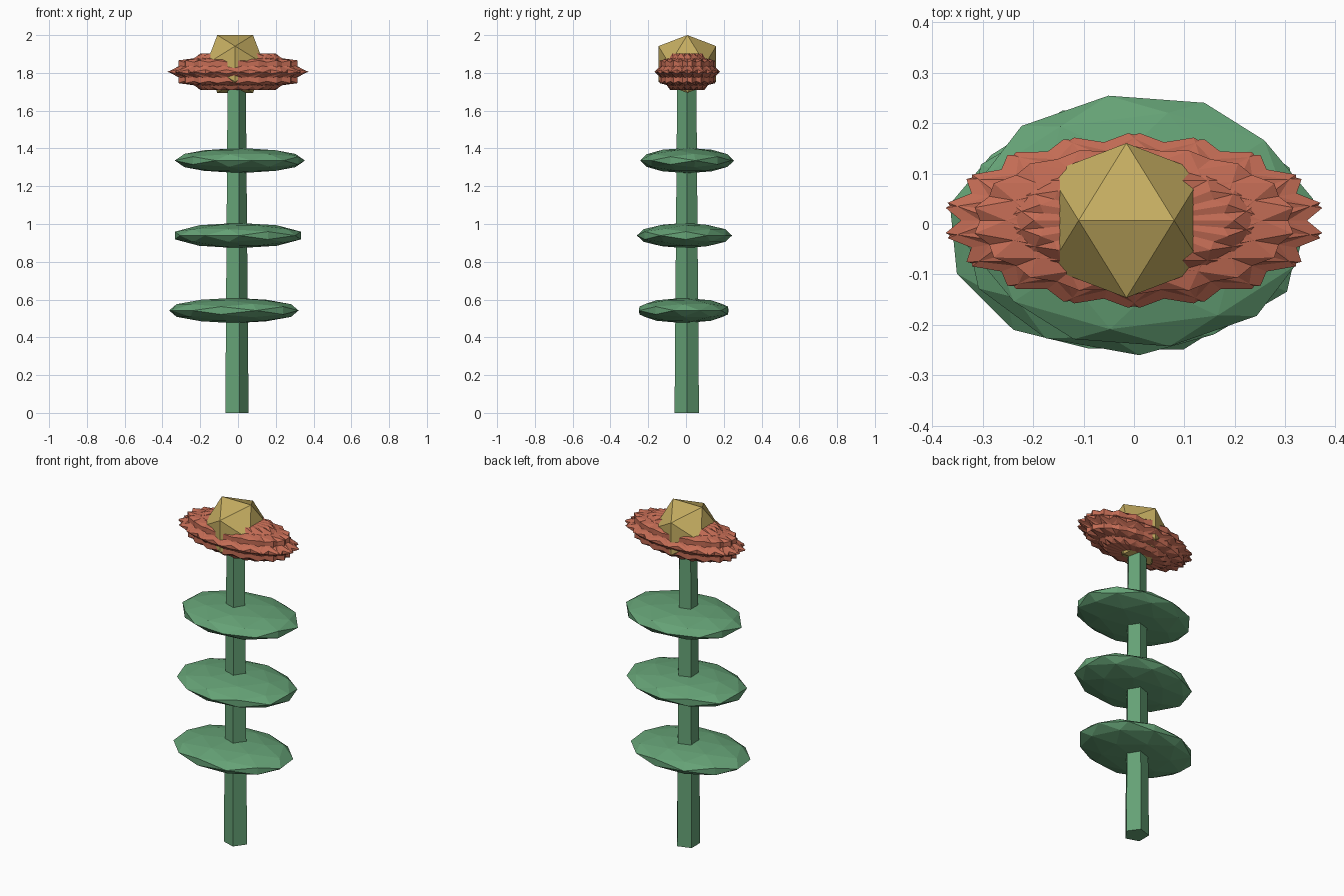
import bpy, bmesh, math
from mathutils import Vector, Matrix

if "Cube" in bpy.data.objects:
    bpy.data.objects.remove(bpy.data.objects["Cube"])

PHI = (1 + 5 ** 0.5) / 2
CX, CY = -0.012, 0.007


def material(name, rgb):
    m = bpy.data.materials.new(name)
    m.diffuse_color = (*rgb, 1)
    m.use_nodes = True
    m.node_tree.nodes["Principled BSDF"].inputs["Base Color"].default_value = m.diffuse_color
    return m


GREEN = material("green", (0.13, 0.36, 0.18))
RED = material("red", (0.55, 0.15, 0.09))
GOLD = material("gold", (0.56, 0.42, 0.12))


def ico_points(detail):
    # icosahedron with an edge on top; detail 1 adds the edge midpoints
    pts = []
    for s in (-1, 1):
        for t in (-PHI, PHI):
            pts += [Vector((s, 0, t)), Vector((0, t, s)), Vector((t, s, 0))]
    if detail:
        pts += [a + b for i, a in enumerate(pts) for b in pts[:i]
                if (a - b).length < 2.01]
    return [p.normalized() for p in pts]


def ico(name, centre, size, turn, detail, mat):
    # turned first, then stretched
    bm = bmesh.new()
    rot = Matrix.Rotation(math.radians(turn), 3, 'Z')
    for p in ico_points(detail):
        bm.verts.new(rot @ p)
    bmesh.ops.convex_hull(bm, input=bm.verts[:])
    bmesh.ops.recalc_face_normals(bm, faces=bm.faces[:])
    bmesh.ops.scale(bm, vec=size, verts=bm.verts[:])
    me = bpy.data.meshes.new(name)
    bm.to_mesh(me)
    bm.free()
    me.materials.append(mat)
    ob = bpy.data.objects.new(name, me)
    ob.location = centre
    bpy.context.collection.objects.link(ob)
    return ob


# five-sided tapering stem
bpy.ops.mesh.primitive_cone_add(vertices=5, radius1=0.068, radius2=0.053, depth=1.8,
                                location=(CX, 0.004, 0.9),
                                rotation=(0, 0, -math.pi / 2))
stem = bpy.context.object
stem.name = "stem"
stem.data.materials.append(GREEN)

# three flat leaf discs
for i, (x, y, turn) in enumerate([(-0.022, -0.012, 20), (0.0, -0.008, 60), (0.01, 0.006, 100)]):
    ico(f"leaf_{i + 1}", (x, y, 0.542 + 0.397 * i), (0.35, 0.252, 0.067), turn, 1, GREEN)

# nine overlapping petals, squashed front to back
for i in range(9):
    ico(f"petal_{i + 1}", (0, CY, 1.806), (0.377, 0.173, 0.115), 40 * i, 0, RED)

# flower centre
ico("flower_centre", (-0.015, CY, 1.847), (0.18, 0.18, 0.18), 0, 0, GOLD)
